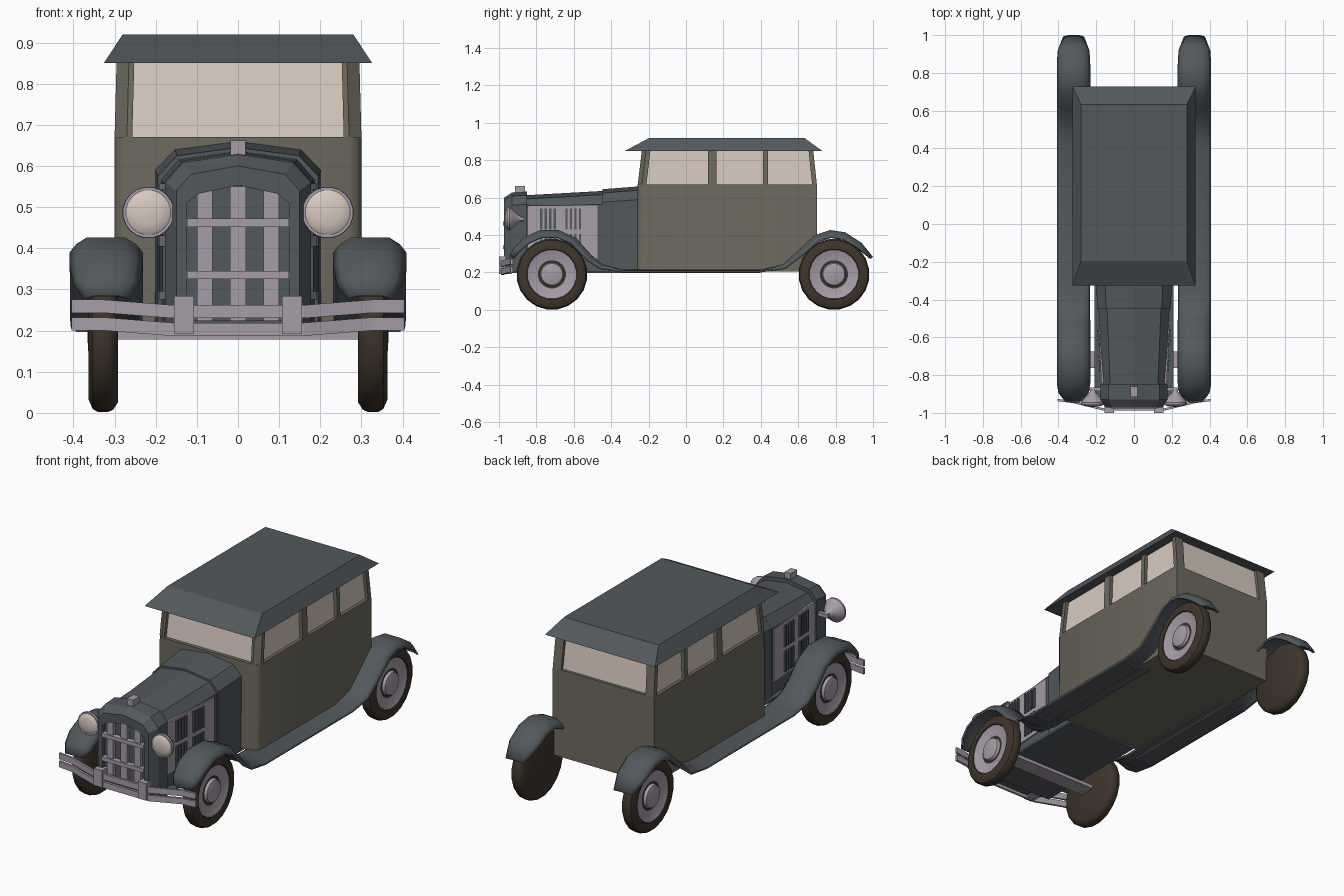
import bpy, bmesh, math
from mathutils import Vector

if "Cube" in bpy.data.objects:
    bpy.data.objects.remove(bpy.data.objects["Cube"])


def material(name, r, g, b):
    m = bpy.data.materials.new(name)
    lin = [((c / 255 + 0.055) / 1.055) ** 2.4 for c in (r, g, b)]
    m.diffuse_color = (*lin, 1)
    m.use_nodes = True
    m.node_tree.nodes["Principled BSDF"].inputs["Base Color"].default_value = m.diffuse_color
    return m


SLATE = material("slate_paint", 82, 88, 92)
OLIVE = material("olive_paint", 109, 106, 94)
METAL = material("pale_metal", 166, 157, 168)
GLASS = material("cream_glass", 216, 202, 191)
RUBBER = material("brown_rubber", 62, 53, 43)


def loft(name, rings, mat, closed=True, caps=True, smooth=None, thick=0):
    """Skin a list of rings that have equal point counts."""
    bm = bmesh.new()
    rows = [[bm.verts.new(p) for p in ring] for ring in rings]
    n = len(rows[0])
    for a, b in zip(rows, rows[1:]):
        for i in range(n if closed else n - 1):
            j = (i + 1) % n
            bm.faces.new((a[i], a[j], b[j], b[i]))
    if caps:
        bm.faces.new(rows[0])
        bm.faces.new(rows[-1])
    bmesh.ops.recalc_face_normals(bm, faces=bm.faces)
    me = bpy.data.meshes.new(name)
    bm.to_mesh(me)
    bm.free()
    me.materials.append(mat)
    ob = bpy.data.objects.new(name, me)
    bpy.context.collection.objects.link(ob)
    if thick:
        mod = ob.modifiers.new("thickness", "SOLIDIFY")
        mod.thickness = thick
        mod.offset = 0
    if smooth:
        bpy.ops.object.select_all(action='DESELECT')
        ob.select_set(True)
        bpy.context.view_layer.objects.active = ob
        bpy.ops.object.shade_smooth_by_angle(angle=math.radians(smooth))
    return ob


def box(name, x0, x1, y0, y1, z0, z1, mat):
    return loft(name, [[(x0, y0, z), (x1, y0, z), (x1, y1, z), (x0, y1, z)] for z in (z0, z1)], mat)


def lathe(name, profile, centre, axis, mat, n=20, smooth=35):
    """Revolve (distance, radius) pairs about the x or y axis."""
    rings = []
    for d, r in profile:
        ring = []
        for i in range(n):
            t = math.tau * (i + 0.5) / n
            u, v = r * math.cos(t), r * math.sin(t)
            ring.append(Vector(centre) + Vector((d, u, v) if axis == 'x' else (u, d, v)))
        rings.append(ring)
    return loft(name, rings, mat, smooth=smooth)


def arch(y, w, zb, zs, zt):
    """Hood cross-section with sloped shoulders."""
    half = [(w, zb), (w, zs), (0.76 * w, zt - 0.02)]
    pts = half + [(0, zt)] + [(-x, z) for x, z in reversed(half)]
    return [(x, y, z) for x, z in pts]


# Lower body with softened front corners
def body_ring(z, x, yf, yr):
    return [(x, yr, z), (x, yf + 0.025, z), (x - 0.012, yf + 0.007, z), (x - 0.03, yf, z),
            (0.03 - x, yf, z), (0.012 - x, yf + 0.007, z), (-x, yf + 0.025, z), (-x, yr, z)]


loft("cabin_body", [body_ring(0.205, 0.30, -0.262, 0.702), body_ring(0.67, 0.30, -0.258, 0.70)],
     OLIVE, smooth=50)

# Recessed window block
loft("window_glass", [[(x, yr, z), (x, yf, z), (-x, yf, z), (-x, yr, z)]
     for z, x, yf, yr in ((0.665, 0.283, -0.24, 0.685), (0.855, 0.276, -0.215, 0.663))], GLASS)

# Leaning window posts: outline and top shift in y
POSTS = {
    "front": ([(0.257, -0.258), (0.27, -0.258), (0.30, -0.235), (0.30, -0.212), (0.257, -0.212)], 0.022),
    "middle": ([(0.27, 0.118), (0.30, 0.118), (0.30, 0.162), (0.27, 0.162)], 0.0),
    "back": ([(0.27, 0.412), (0.30, 0.412), (0.30, 0.438), (0.27, 0.438)], 0.0),
    "rear_corner": ([(0.25, 0.675), (0.30, 0.675), (0.30, 0.70), (0.25, 0.70)], -0.02),
}
for side, s in (("right", 1), ("left", -1)):
    for key, (outline, dy) in POSTS.items():
        loft(f"{key}_post_{side}", [[(s * x, y, 0.668) for x, y in outline],
             [(s * (x - 0.005), y + dy, 0.855) for x, y in outline]], OLIVE)

# Overhanging roof
loft("roof", [[(x, yr, z), (x, yf, z), (-x, yf, z), (-x, yr, z)]
     for z, x, yf, yr in ((0.85, 0.326, -0.326, 0.728), (0.92, 0.28, -0.195, 0.632))], SLATE)

# Cowl, hood and radiator shell with a recessed opening
loft("cowl", [arch(-0.447, 0.195, 0.205, 0.575, 0.645), arch(-0.25, 0.202, 0.205, 0.59, 0.66)], SLATE)
loft("hood", [arch(-0.87, 0.165, 0.205, 0.55, 0.612), arch(-0.44, 0.188, 0.205, 0.565, 0.636)], SLATE)
loft("radiator_shell", [
    arch(-0.85, 0.177, 0.20, 0.565, 0.633), arch(-0.93, 0.177, 0.20, 0.56, 0.628),
    arch(-0.972, 0.15, 0.20, 0.54, 0.60), arch(-0.972, 0.124, 0.225, 0.51, 0.553),
    arch(-0.95, 0.124, 0.225, 0.51, 0.553)], SLATE)
box("radiator_cap", -0.018, 0.018, -0.915, -0.86, 0.61, 0.662, METAL)

# Grille bars
for i, x in enumerate((-0.081, 0, 0.081)):
    box(f"grille_upright_{i}", x - 0.019, x + 0.019, -0.968, -0.945, 0.225, 0.55 if x == 0 else 0.54, METAL)
for i, z in enumerate((0.335, 0.462)):
    box(f"grille_crossbar_{i}", -0.124, 0.124, -0.978, -0.95, z - 0.01, z + 0.01, METAL)

# Bumper: two bent bars and two clamps
BENDS = [(0.405, -0.932, 0.013), (0.325, -0.942, 0.013), (0.16, -0.982, 0.0)]
BENDS += [(-x, y, z) for x, y, z in reversed(BENDS)]
for name, zc in (("upper", 0.246), ("lower", 0.203)):
    loft(f"bumper_bar_{name}", [[(x, y + a, zc + dz + b) for a, b in
         ((-0.006, -0.016), (0.006, -0.016), (0.006, 0.016), (-0.006, 0.016))]
         for x, y, dz in BENDS], METAL)

# Fender and running board path: y, z, edge drop, width scale
PATH = [(-0.94, 0.285, 0.02, 0.62), (-0.915, 0.33, 0.03, 0.9), (-0.86, 0.385, 0.035, 1),
        (-0.78, 0.421, 0.035, 1), (-0.68, 0.421, 0.035, 1), (-0.59, 0.38, 0.035, 1),
        (-0.51, 0.29, 0.03, 1), (-0.45, 0.24, 0.02, 1), (-0.34, 0.21, 0.005, 1),
        (0.40, 0.21, 0.005, 1), (0.52, 0.24, 0.02, 1), (0.61, 0.32, 0.03, 1),
        (0.69, 0.395, 0.035, 1), (0.77, 0.422, 0.035, 1), (0.85, 0.41, 0.035, 1),
        (0.935, 0.355, 0.03, 0.95), (0.996, 0.28, 0.01, 0.62)]
SECTION = [(-0.085, 1), (-0.07, 0.45), (-0.045, 0), (0.045, 0), (0.07, 0.45), (0.085, 1)]


def fender_rings(s):
    rings = []
    for i, (y, z, drop, w) in enumerate(PATH):
        a, b = PATH[max(i - 1, 0)], PATH[min(i + 1, len(PATH) - 1)]
        t = Vector((b[0] - a[0], b[1] - a[1])).normalized()
        rings.append([(s * (0.32 + x * w), y + t.y * drop * d, z - t.x * drop * d) for x, d in SECTION])
    return rings


TYRE = [(-0.036, 0.01), (-0.036, 0.165), (-0.024, 0.184), (-0.012, 0.19), (0.014, 0.19),
        (0.026, 0.183), (0.036, 0.16), (0.034, 0.135), (0.018, 0.13), (0.017, 0.01)]
RIM = [(0.015, 0.132), (0.03, 0.132), (0.022, 0.11), (0.016, 0.064), (0.032, 0.058), (0.037, 0.04), (0.039, 0.005)]
LAMP = [(-0.957, 0.056), (-0.957, 0.062), (-0.945, 0.063), (-0.935, 0.056), (-0.915, 0.04), (-0.895, 0.018), (-0.865, 0.01)]
LENS = [(-0.968, 0.004), (-0.966, 0.03), (-0.961, 0.05), (-0.955, 0.057)]


def hood_x(y):
    return 0.165 + (y + 0.87) * 0.0535


def hood_plate(name, s, y0, y1, z0, z1, out, mat):
    """Thin plate that follows the tapering hood side."""
    loft(name, [[(s * (hood_x(y) + o), y, z) for y, o in
         ((y0, -0.005), (y1, -0.005), (y1, out), (y0, out))] for z in (z0, z1)], mat)


for side, s in (("right", 1), ("left", -1)):
    loft(f"fender_{side}", fender_rings(s), SLATE, closed=False, caps=False, smooth=40, thick=0.01)
    xs = sorted((s * 0.29, s * 0.395))
    box(f"running_board_{side}", *xs, -0.33, 0.395, 0.196, 0.206, SLATE)
    # Wheels
    for end, y in (("front", -0.717), ("rear", 0.791)):
        c = (s * 0.327, y, 0.19)
        lathe(f"{end}_tyre_{side}", [(s * d, r) for d, r in TYRE], c, 'x', RUBBER)
        lathe(f"{end}_rim_{side}", [(s * d, r) for d, r in RIM], c, 'x', METAL)
    # Headlights with side stalks
    c = (s * 0.218, 0, 0.487)
    lathe(f"headlight_shell_{side}", LAMP, c, 'y', METAL)
    lathe(f"headlight_lens_{side}", LENS, c, 'y', GLASS)
    xs = sorted((s * 0.16, s * 0.235))
    box(f"headlight_stalk_{side}", *xs, -0.885, -0.865, 0.477, 0.497, METAL)
    # Bumper clamps
    xs = sorted((s * 0.107, s * 0.155))
    box(f"bumper_clamp_{side}", *xs, -1.0, -0.93, 0.193, 0.284, METAL)
    # Louvred hood side panels
    hood_plate(f"louvre_panel_{side}", s, -0.845, -0.472, 0.275, 0.558, 0.006, METAL)
    for col, y0 in enumerate((-0.78, -0.645)):
        for row, (z0, z1) in enumerate(((0.295, 0.405), (0.43, 0.543))):
            for k in range(4):
                y = y0 + k * 0.024
                hood_plate(f"louvre_slit_{side}_{col}{row}{k}", s, y, y + 0.012, z0, z1, 0.014, SLATE)

# Underside plate and front axle
box("chassis_plate", -0.21, 0.21, -0.93, -0.25, 0.196, 0.207, SLATE)
box("front_axle", -0.292, 0.292, -0.762, -0.675, 0.178, 0.198, METAL)
